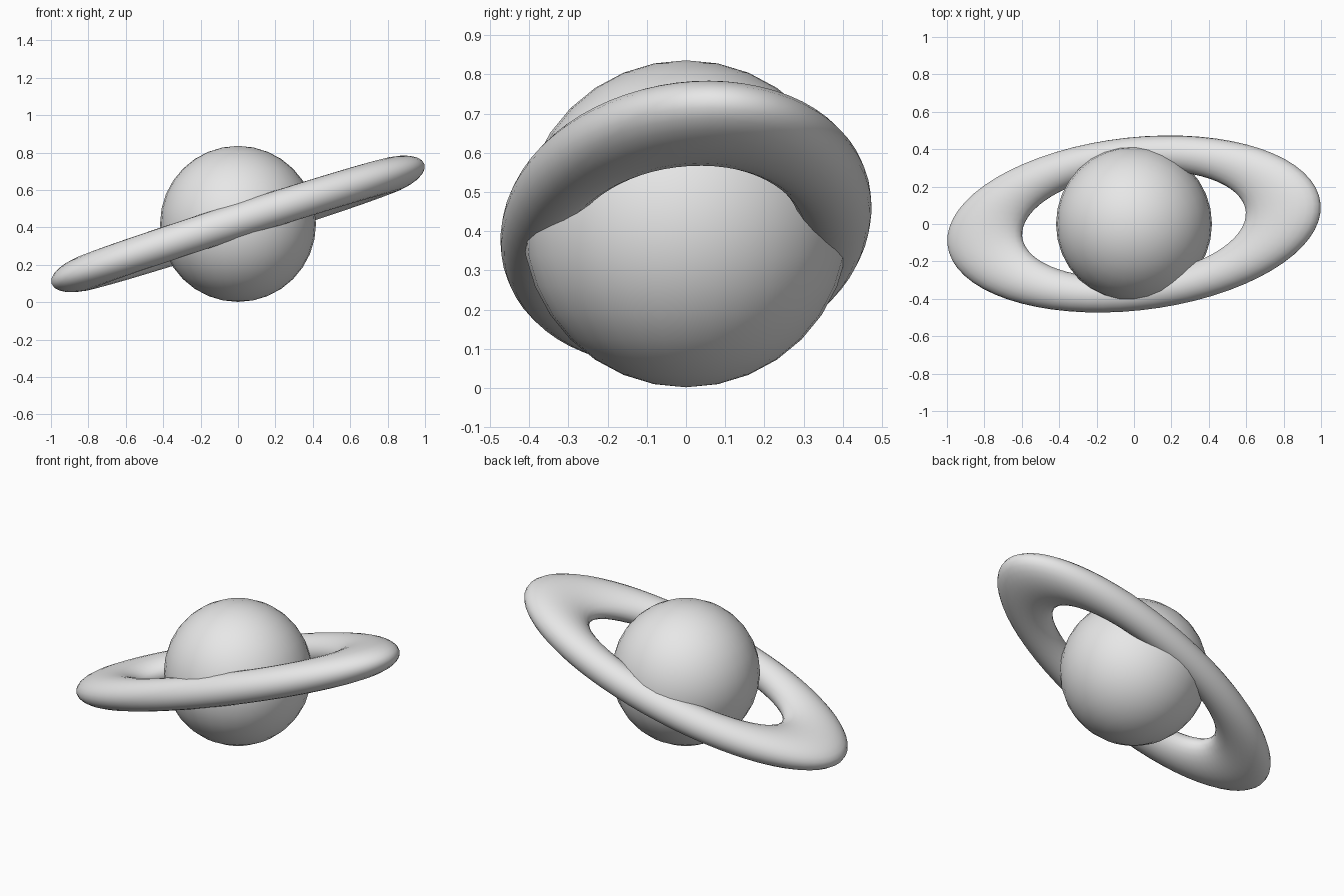
import bpy
from math import radians
from mathutils import Matrix

if "Cube" in bpy.data.objects:
    bpy.data.objects.remove(bpy.data.objects["Cube"], do_unlink=True)

CENTRE = (0, 0, 0.419)

# One plain grey for the whole model
grey = bpy.data.materials.new("light_grey")
grey.use_nodes = True
colour = (0.8, 0.8, 0.8, 1)
grey.diffuse_color = colour
grey.node_tree.nodes["Principled BSDF"].inputs["Base Color"].default_value = colour


def finish(name):
    """Name, colour and smooth the active object."""
    obj = bpy.context.object
    obj.name = obj.data.name = name
    obj.data.materials.append(grey)
    bpy.ops.object.shade_smooth()
    return obj


# Planet body
bpy.ops.mesh.primitive_uv_sphere_add(segments=32, ring_count=16, radius=0.417, location=CENTRE)
finish("planet")

# Stretched ring, turned, rolled and tilted up towards +x
bpy.ops.mesh.primitive_torus_add(major_segments=64, minor_segments=24,
                                 major_radius=1, minor_radius=0.25)
ring = finish("ring")
ring.data.transform(Matrix.Diagonal((0.842, 0.371, 0.371, 1)))
ring.matrix_world = (Matrix.Translation(CENTRE)
                     @ Matrix.Rotation(radians(-18), 4, 'Y')
                     @ Matrix.Rotation(radians(-2.6), 4, 'X')
                     @ Matrix.Rotation(radians(5.9), 4, 'Z'))
